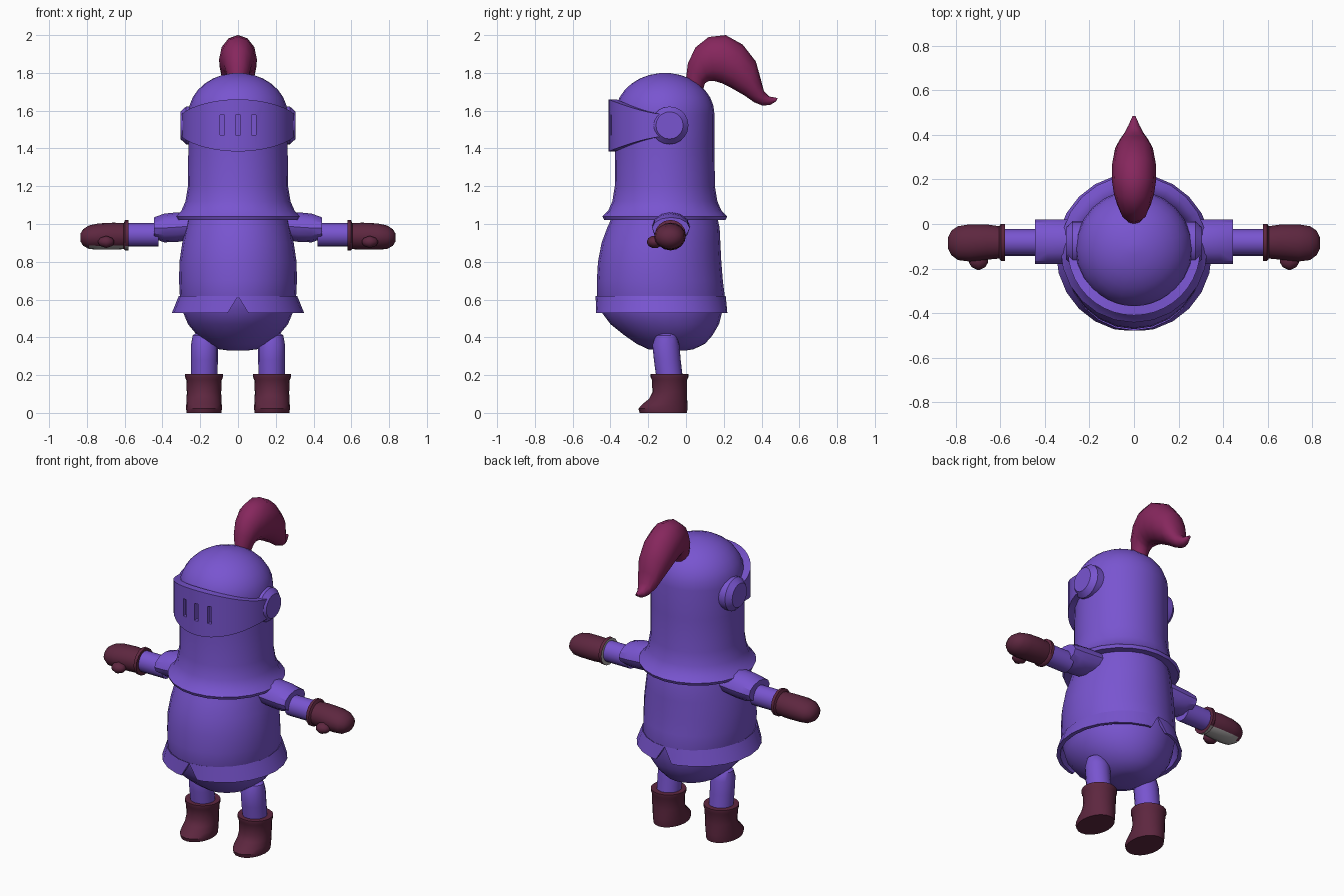
import bpy, bmesh, math
from mathutils import Vector

if "Cube" in bpy.data.objects:
    bpy.data.objects.remove(bpy.data.objects["Cube"])


def material(name, rgb):
    m = bpy.data.materials.new(name)
    m.diffuse_color = (*rgb, 1)
    m.use_nodes = True
    m.node_tree.nodes["Principled BSDF"].inputs["Base Color"].default_value = m.diffuse_color
    return m


PURPLE = material("purple", (0.19, 0.09, 0.63))
MAROON = material("maroon", (0.11, 0.02, 0.05))
PLUME = material("magenta", (0.24, 0.02, 0.11))
GREY = material("grey", (0.4, 0.38, 0.38))


def smooth(ob, angle=35):
    bpy.ops.object.select_all(action='DESELECT')
    ob.select_set(True)
    bpy.context.view_layer.objects.active = ob
    bpy.ops.object.shade_smooth_by_angle(angle=math.radians(angle))


def loft(name, rings, mat, closed=False, angle=35):
    """Skin a list of point rings; cap the ends, or join last to first."""
    bm = bmesh.new()
    vs = [[bm.verts.new(p) for p in r] for r in rings]
    n = len(vs[0])
    pairs = list(zip(vs, vs[1:]))
    if closed:
        pairs.append((vs[-1], vs[0]))
    for a, b in pairs:
        for i in range(n):
            j = (i + 1) % n
            bm.faces.new((a[i], a[j], b[j], b[i]))
    if not closed:
        bm.faces.new(vs[0])
        bm.faces.new(vs[-1])
    bmesh.ops.recalc_face_normals(bm, faces=bm.faces)
    me = bpy.data.meshes.new(name)
    bm.to_mesh(me)
    bm.free()
    me.materials.append(mat)
    ob = bpy.data.objects.new(name, me)
    bpy.context.collection.objects.link(ob)
    smooth(ob, angle)
    return ob


def circle(n):
    return [(math.cos(2 * math.pi * i / n), math.sin(2 * math.pi * i / n)) for i in range(n)]


def ring_z(z, rx, y0, y1, cx=0, n=24):
    """Horizontal ellipse spanning y0..y1."""
    return [(cx + rx * c, (y0 + y1) / 2 + (y1 - y0) / 2 * s, z) for c, s in circle(n)]


def ring_x(x, z0, z1, y0, y1, n=16):
    """Ellipse across the x axis."""
    return [(x, (y0 + y1) / 2 + (y1 - y0) / 2 * c, (z0 + z1) / 2 + (z1 - z0) / 2 * s)
            for c, s in circle(n)]


def cut(ob, cutter):
    m = ob.modifiers.new("cut", 'BOOLEAN')
    m.object, m.solver = cutter, 'EXACT'
    bpy.context.view_layer.objects.active = ob
    bpy.ops.object.modifier_apply(modifier="cut")
    bpy.data.objects.remove(cutter)


# body with rounded belly
loft("body", [ring_z(*r) for r in (
    (.33, .05, -.13, .0), (.337, .1, -.2, .04), (.365, .16, -.26, .1),
    (.41, .215, -.325, .14), (.47, .265, -.4, .175), (.53, .29, -.445, .19),
    (.62, .308, -.472, .205), (.7, .312, -.472, .195), (.8, .31, -.466, .187),
    (.9, .295, -.447, .182), (.98, .278, -.417, .178), (1.04, .265, -.39, .165))], PURPLE)

# flared hem with a notch at front and back
hem = loft("hem", [ring_z(*r) for r in (
    (.62, .313, -.478, .21), (.53, .35, -.484, .226),
    (.53, .325, -.468, .212), (.61, .298, -.455, .19))], PURPLE, closed=True)
cut(hem, loft("notch_cutter", [[(-.066, y, .51), (.066, y, .51), (0, y, .618)]
                               for y in (-1, 1)], PURPLE))
smooth(hem)

# helmet with flared collar and dome
C = -.112
profile = [(1.03, .2), (1.022, .322), (1.04, .33), (1.07, .3), (1.12, .278), (1.2, .265), (1.4, .263)]
for k in range(8):
    t = math.radians(12 * k)
    profile.append((1.58 + .22 * math.sin(t), .263 * math.cos(t)))
profile.append((1.8, .01))
loft("helmet", [ring_z(z, r, C - r, C + r) for z, r in profile], PURPLE)

# visor: curved plate, tallest at the front
sections = []
for k in range(-11, 12):
    a = math.radians(k * 9)
    h = .058 + .08 * max(0, math.cos(a)) ** 1.5
    sections.append([(r * math.sin(a), C - r * math.cos(a), 1.522 + s * h)
                     for r, s in ((.298, 1), (.298, -1), (.255, -1), (.255, 1))])
visor = loft("visor", sections, PURPLE)
for x in (-.083, 0, .083):
    cut(visor, loft("slit_cutter", [[(x + i, y, z) for i, z in
                    ((-.012, 1.472), (.012, 1.472), (.012, 1.578), (-.012, 1.578))]
                    for y in (-.5, -.375)], PURPLE))
smooth(visor)

# plume: (upper y, upper z, lower y, lower z, half width)
rings = []
for y0, z0, y1, z1, w in (
        (0, 1.77, .09, 1.71, .045), (.01, 1.85, .1, 1.745, .06), (.05, 1.935, .12, 1.757, .075),
        (.12, 1.99, .15, 1.757, .09), (.21, 2.0, .19, 1.745, .1), (.3, 1.95, .24, 1.72, .098),
        (.37, 1.86, .31, 1.68, .085), (.395, 1.77, .36, 1.645, .065),
        (.412, 1.705, .405, 1.627, .043), (.44, 1.675, .445, 1.63, .025), (.485, 1.667, .478, 1.65, .008)):
    top, low = Vector((0, y0, z0)), Vector((0, y1, z1))
    rings.append([(top + low) / 2 + (top - low) / 2 * s + Vector((w * c, 0, 0)) for c, s in circle(12)])
loft("plume", rings, PLUME, angle=50)

for side, s in (("left", 1), ("right", -1)):
    # visor hinge disc
    loft(side + "_hinge", [ring_x(s * x, 1.522 - r, 1.522 + r, -.087 - r, -.087 + r, 20)
                           for x, r in ((.22, .1), (.275, .1), (.305, .072))], PURPLE, angle=20)
    # sleeve and arm
    loft(side + "_sleeve", [ring_x(s * x, z0, z1, -.18, .02, 12) for x, z0, z1 in (
        (.24, .92, 1.06), (.32, .905, 1.062), (.39, .903, 1.055), (.445, .922, 1.035))], PURPLE)
    loft(side + "_arm", [ring_x(s * x, .88, 1.005, -.143, -.022) for x in (.42, .62)], PURPLE)
    # mitten and thumb
    glove = loft(side + "_mitten", [ring_x(s * x, *r) for x, *r in (
        (.58, .86, 1.02, -.165, .0), (.598, .86, 1.022, -.165, .0), (.605, .867, 1.005, -.155, -.01),
        (.66, .864, 1.007, -.16, -.002), (.74, .864, 1.003, -.168, -.002),
        (.79, .868, .992, -.162, -.01), (.82, .885, .972, -.14, -.03),
        (.835, .91, .948, -.11, -.06))], MAROON, angle=45)
    # grey patches: right palm underside, left cuff opening
    glove.data.materials.append(GREY)
    for p in glove.data.polygons:
        if (s < 0 and p.normal.z < -.8) or (s > 0 and p.normal.x < -.95 and p.center.x < .59):
            p.material_index = 1
    loft(side + "_thumb", [ring_x(s * (.698 + .042 * u), .905 - .034 * w, .905 + .034 * w,
                                  -.165 - .043 * w, -.165 + .043 * w, 10)
                           for u, w in ((-1, .2), (-.75, .66), (0, 1), (.75, .66), (1, .2))], MAROON, angle=60)
    # leg and boot
    loft(side + "_leg", [ring_z(z, rx, y0, y1, s * .178, 16) for z, rx, y0, y1 in (
        (.17, .07, -.155, -.015), (.28, .071, -.17, -.028), (.36, .071, -.178, -.035),
        (.41, .062, -.16, -.05), (.432, .03, -.12, -.075))], PURPLE)
    loft(side + "_boot", [ring_z(z, rx, y0, y1, s * .18, 20) for z, rx, y0, y1 in (
        (0, .092, -.245, .005), (.022, .095, -.252, .008), (.045, .094, -.232, .008),
        (.075, .092, -.195, .006), (.11, .091, -.178, .005), (.175, .094, -.18, .006),
        (.188, .1, -.187, .012), (.205, .1, -.187, .012))], MAROON)
